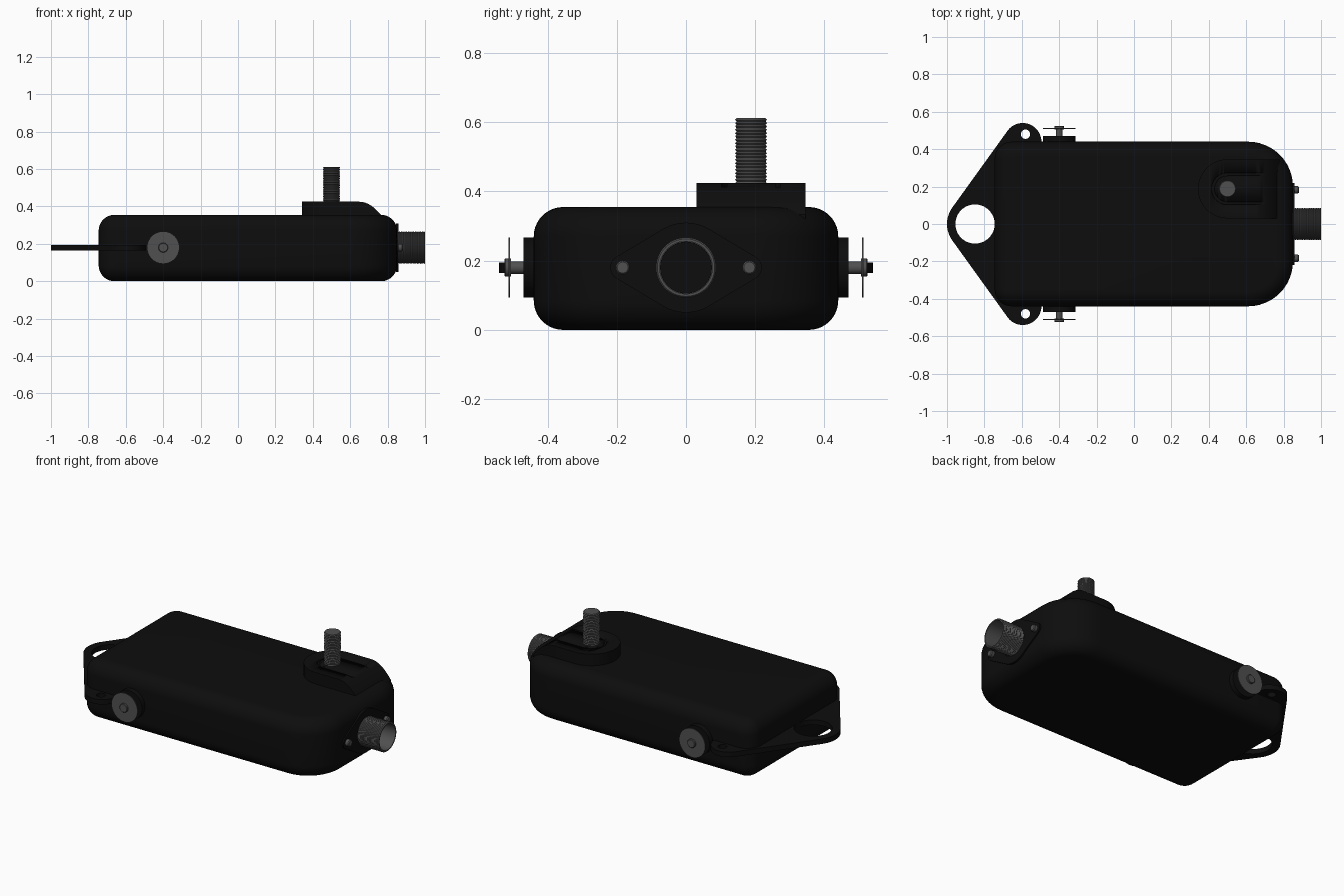
import bpy, bmesh, math
from mathutils import Vector
from mathutils.geometry import convex_hull_2d

cube = bpy.data.objects.get("Cube")
if cube:
    bpy.data.objects.remove(cube, do_unlink=True)


def material(name, value):
    m = bpy.data.materials.new(name)
    m.use_nodes = True
    col = (value, value, value, 1)
    m.diffuse_color = col
    m.node_tree.nodes["Principled BSDF"].inputs["Base Color"].default_value = col
    return m


BLACK = material("matte black", 0.004)
METAL = material("dark grey metal", 0.08)
MID = 0.18  # height of the centre plane


def activate(ob):
    bpy.ops.object.select_all(action='DESELECT')
    ob.select_set(True)
    bpy.context.view_layer.objects.active = ob


def finish(name, bm, mat, loc=(0, 0, 0), rot=(0, 0, 0), angle=35):
    bmesh.ops.recalc_face_normals(bm, faces=bm.faces)
    me = bpy.data.meshes.new(name)
    bm.to_mesh(me)
    bm.free()
    me.materials.append(mat)
    ob = bpy.data.objects.new(name, me)
    bpy.context.collection.objects.link(ob)
    ob.location, ob.rotation_euler = loc, rot
    activate(ob)
    bpy.ops.object.shade_smooth_by_angle(angle=math.radians(angle))
    return ob


def loft(rings):
    """Skin a stack of equal point rings and cap both ends."""
    bm = bmesh.new()
    vs = [[bm.verts.new(p) for p in ring] for ring in rings]
    n = len(vs[0])
    for a, b in zip(vs, vs[1:]):
        for i in range(n):
            j = (i + 1) % n
            bm.faces.new((a[i], a[j], b[j], b[i]))
    bm.faces.new(vs[0][::-1])
    bm.faces.new(vs[-1])
    return bm


def circle(cx, cy, r, n=48):
    return [(cx + r * math.cos(math.tau * i / n), cy + r * math.sin(math.tau * i / n))
            for i in range(n)]


def lathe(name, profile, mat, loc, rot=(0, 0, 0), n=40):
    rings = [[(x, y, h) for x, y in circle(0, 0, r, n)] for r, h in profile]
    return finish(name, loft(rings), mat, loc, rot)


def hull(points):
    return [points[i] for i in convex_hull_2d([Vector(p) for p in points])]


def plate(name, outlines, half, mat, loc, rot=(0, 0, 0)):
    """Flat plate: first outline is the rim, the others are holes."""
    cu = bpy.data.curves.new(name, 'CURVE')
    cu.dimensions, cu.fill_mode, cu.extrude = '2D', 'BOTH', half
    for pts in outlines:
        sp = cu.splines.new('POLY')
        sp.points.add(len(pts) - 1)
        for p, (x, y) in zip(sp.points, pts):
            p.co = (x, y, 0, 1)
        sp.use_cyclic_u = True
    tmp = bpy.data.objects.new(name, cu)
    bpy.context.collection.objects.link(tmp)
    activate(tmp)
    bpy.ops.object.convert(target='MESH')
    tmp = bpy.context.view_layer.objects.active
    bm = bmesh.new()
    bm.from_mesh(tmp.data)
    bmesh.ops.remove_doubles(bm, verts=bm.verts, dist=0.00005)
    bpy.data.objects.remove(tmp, do_unlink=True)
    return finish(name, bm, mat, loc, rot)


def thread(r, depth, start, end, turns):
    """Zigzag profile of a threaded rod."""
    step = (end - start) / turns
    prof = [(r - depth, start)]
    for i in range(turns):
        prof += [(r, start + step * (i + 0.5)), (r - depth, start + step * (i + 1))]
    return prof


# Case: rounded outline with filleted top and bottom edges
def case_ring(inset, z, n=12):
    pts = []
    for k, (x, y, r) in enumerate([(0.85, 0.44, 0.24), (-0.745, 0.44, 0.09),
                                   (-0.745, -0.44, 0.09), (0.85, -0.44, 0.24)]):
        cx, cy = x - math.copysign(r, x), y - math.copysign(r, y)
        for i in range(n + 1):
            a = math.pi / 2 * (k + i / n)
            pts.append((cx + (r - inset) * math.cos(a), cy + (r - inset) * math.sin(a), z))
    return pts


FILLET, TOP, STEPS = 0.085, 0.355, 10
arc = [(FILLET * (1 - math.sin(t)), FILLET * (1 - math.cos(t)))
       for t in (math.pi / 2 * i / STEPS for i in range(STEPS + 1))]
rings = [case_ring(d, z) for d, z in arc]
rings += [case_ring(d, TOP - z) for d, z in reversed(arc)]
finish("case", loft(rings), BLACK)

# Hanging plate with one large hole and two ears
ears = [(-0.595, s * 0.44) for s in (1, -1)]
rim = hull(circle(-0.85, 0, 0.15) + [p for e in ears for p in circle(*e, 0.1)])
plate("hanging_plate", [rim, circle(-0.85, 0, 0.105)] +
      [circle(-0.58, s * 0.48, 0.025, 24) for s in (1, -1)], 0.015, BLACK, (0, 0, MID))

# Antenna mount: U-shaped boss with a top that curves down toward the end
MX, MY, MR = 0.5, 0.188, 0.158
columns = [MX - MR * math.cos(math.pi / 2 * i / 14) for i in range(15)]
columns[0] += 0.0005
columns += [0.65 + 0.13 * i / 8 for i in range(9)]
sections = []
for x in columns:
    w = math.sqrt(MR ** 2 - (MX - x) ** 2) if x < MX else MR
    z = 0.425 - 5.4 * max(0, x - 0.65) ** 2
    sections.append([(x, MY - w, 0.29), (x, MY + w, 0.29), (x, MY + w, z), (x, MY - w, z)])
mount = finish("antenna_mount", loft(sections), BLACK)


def u_shape(r, end):
    return hull(circle(MX, MY, r) + [(end, MY - r), (end, MY + r)])


# Shallow groove around the antenna post
groove = plate("groove_cutter", [u_shape(0.085, 0.9), u_shape(0.07, 0.87)], 0.02,
               BLACK, (0, 0, 0.433))
groove.hide_render = True
cut = mount.modifiers.new("groove", 'BOOLEAN')
cut.operation, cut.object, cut.solver = 'DIFFERENCE', groove, 'EXACT'
activate(mount)
bpy.ops.object.modifier_apply(modifier=cut.name)
bpy.data.objects.remove(groove, do_unlink=True)

lathe("antenna_post", thread(0.046, 0.004, 0.40, 0.612, 22), METAL, (MX, MY, 0))

# End connector: flange, threaded hollow barrel, inner floor and screws
ALONG_X = (0, math.pi / 2, 0)
flange = hull(circle(0, 0, 0.13) + [p for s in (1, -1) for p in circle(s * 0.183, 0, 0.036, 24)])
plate("connector_flange", [flange], 0.006, BLACK, (0.852, 0, MID),
      (math.pi / 2, 0, math.pi / 2))
barrel = thread(0.087, 0.004, 0.85, 1.0, 16) + [(0.076, 1.0), (0.076, 0.862)]
lathe("connector_barrel", barrel, METAL, (0, 0, MID), ALONG_X, 56)
lathe("connector_floor", [(0.075, 0.855), (0.075, 0.868)], BLACK, (0, 0, MID), ALONG_X)
for s, side in ((1, "left"), (-1, "right")):
    lathe(f"flange_screw_{'back' if s > 0 else 'front'}",
          [(0.02, 0.84), (0.02, 0.876), (0.016, 0.881)], METAL, (0, s * 0.183, MID), ALONG_X, 24)

# Side terminals: black base, stud, thin washer and screw head
for s, side in ((1, "back"), (-1, "front")):
    rot, loc = (-s * math.pi / 2, 0, 0), (-0.4, 0, MID)
    lathe(f"terminal_base_{side}", [(0.087, 0.42), (0.087, 0.47)], BLACK, loc, rot)
    lathe(f"terminal_stud_{side}", [(0.018, 0.46), (0.018, 0.51)], METAL, loc, rot, 24)
    lathe(f"terminal_washer_{side}", [(0.087, 0.508), (0.087, 0.513)], METAL, loc, rot)
    lathe(f"terminal_screw_{side}", [(0.026, 0.506), (0.026, 0.522), (0.023, 0.525)],
          METAL, loc, rot, 24)
